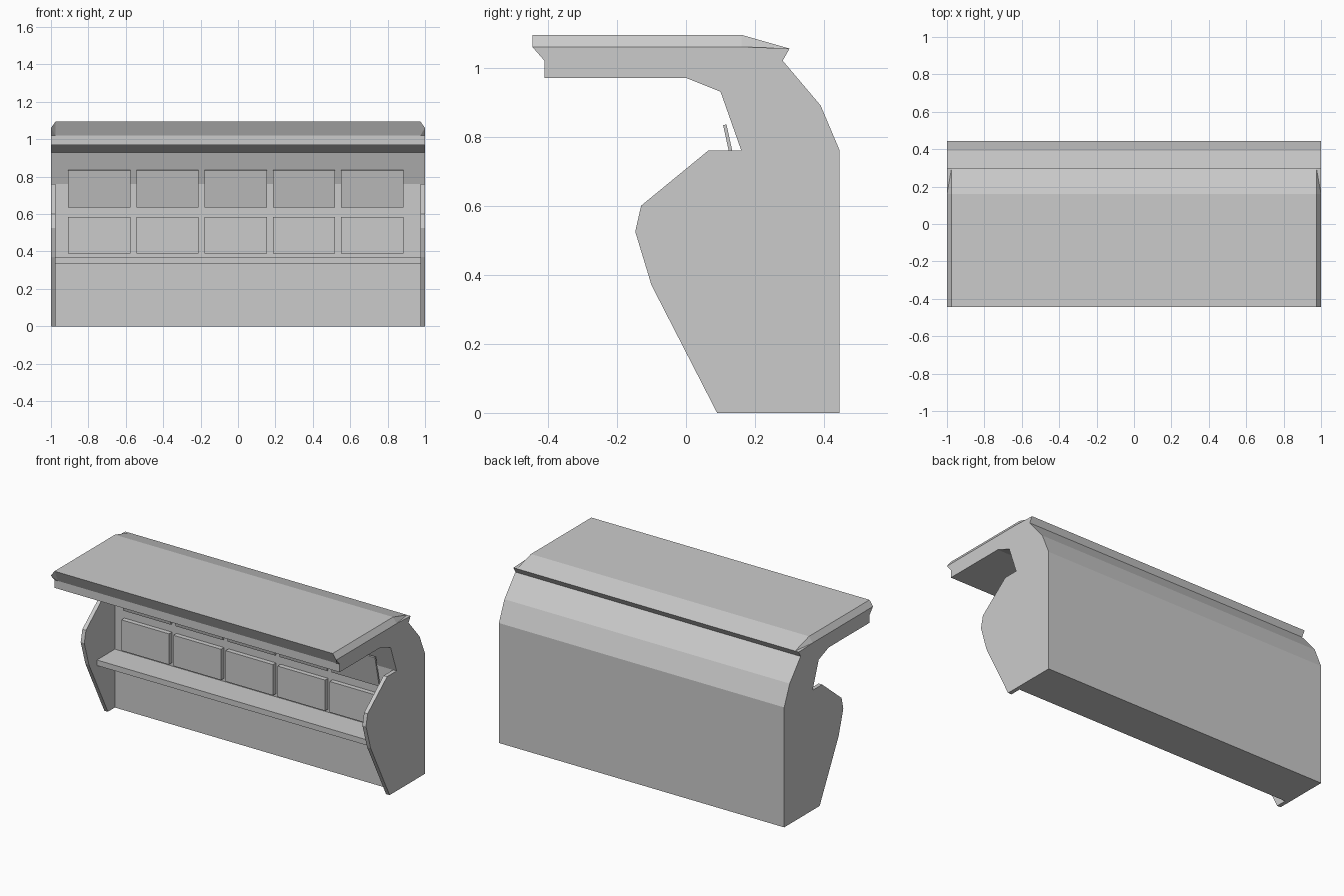
import bpy
import bmesh
from mathutils import Matrix

cube = bpy.data.objects.get("Cube")
if cube:
    bpy.data.objects.remove(cube, do_unlink=True)

# One plain grey for the whole stand
grey = bpy.data.materials.new("plain_grey")
grey.use_nodes = True
grey.diffuse_color = (0.6, 0.6, 0.6, 1)
grey.node_tree.nodes["Principled BSDF"].inputs["Base Color"].default_value = (0.6, 0.6, 0.6, 1)


def finish(name, bm):
    bmesh.ops.recalc_face_normals(bm, faces=bm.faces)
    mesh = bpy.data.meshes.new(name)
    bm.to_mesh(mesh)
    bm.free()
    mesh.materials.append(grey)
    obj = bpy.data.objects.new(name, mesh)
    bpy.context.collection.objects.link(obj)
    return obj


def prism(name, profile, x0, x1):
    """Extrude a (y, z) profile along x."""
    bm = bmesh.new()
    face = bm.faces.new([bm.verts.new((x0, y, z)) for y, z in profile])
    new = bmesh.ops.extrude_face_region(bm, geom=[face])["geom"]
    verts = [v for v in new if isinstance(v, bmesh.types.BMVert)]
    bmesh.ops.translate(bm, verts=verts, vec=(x1 - x0, 0, 0))
    return finish(name, bm)


def box(name, centre, size, tilt=0.0):
    bm = bmesh.new()
    bmesh.ops.create_cube(bm, size=1)
    bmesh.ops.transform(bm, verts=bm.verts, matrix=Matrix.Translation(centre)
                        @ Matrix.Rotation(tilt, 4, 'X') @ Matrix.Diagonal((*size, 1)))
    return finish(name, bm)


# Back body with overhanging canopy
prism("back_and_canopy", [(.16, 0), (.16, .76), (.10, .93), (0, .97), (-.41, .97), (-.41, 1.02),
                          (.28, 1.02), (.39, .89), (.445, .76), (.445, 0)], -1, 1)

# Side cheeks
cheek = [(.09, 0), (-.10, .37), (-.147, .525), (-.13, .60), (.065, .76), (.16, .76), (.16, 0)]
prism("right_cheek", cheek, -1, -.975)
prism("left_cheek", cheek, .975, 1)

# Roof cap with chamfered ends and a rear drip lip
bm = bmesh.new()
inner, outer = .975, 1
points = {
    "top_front": (inner, -.445, 1.095), "top_back": (inner, .16, 1.095),
    "lip_inner": (inner, .30, 1.055), "lip": (outer, .30, 1.055),
    "mid_front": (outer, -.445, 1.06), "mid_back": (outer, .16, 1.06),
    "low_front": (outer, -.41, 1.02), "low_inner": (inner, -.41, 1.02),
    "low_back": (outer, .28, 1.02),
}
ends = [{k: bm.verts.new((s * x, y, z)) for k, (x, y, z) in points.items()} for s in (-1, 1)]
end_faces = [
    "top_front top_back mid_back mid_front", "top_back lip_inner mid_back",
    "mid_back lip_inner lip", "top_front mid_front low_inner",
    "mid_front low_front low_inner", "mid_front mid_back lip low_back low_front",
]
for end in ends:
    for names in end_faces:
        bm.faces.new([end[n] for n in names.split()])
loop = "top_front top_back lip_inner lip low_back low_front low_inner".split()
spans = [("top_front", "top_back"), ("top_back", "lip_inner"), ("low_inner", "top_front")]
a, b = ends
for p, q in spans:
    bm.faces.new([a[p], a[q], b[q], b[p]])
bm.faces.new([a["lip_inner"], a["lip"], a["low_back"], b["low_back"], b["lip"], b["lip_inner"]])
bm.faces.new([a["low_back"], a["low_front"], a["low_inner"],
              b["low_inner"], b["low_front"], b["low_back"]])
finish("roof_cap", bm)

# Counter shelf between the cheeks
box("shelf", (0, .07, .3525), (1.95, .18, .035))

# Two rows of display panels, the upper row leaning forward
for i in range(5):
    x = -.742 + .365 * i
    box(f"upper_panel_{i + 1}", (x, .134, .735), (.333, .01, .203), tilt=.214)
    box(f"lower_panel_{i + 1}", (x, .145, .4875), (.333, .03, .195))
